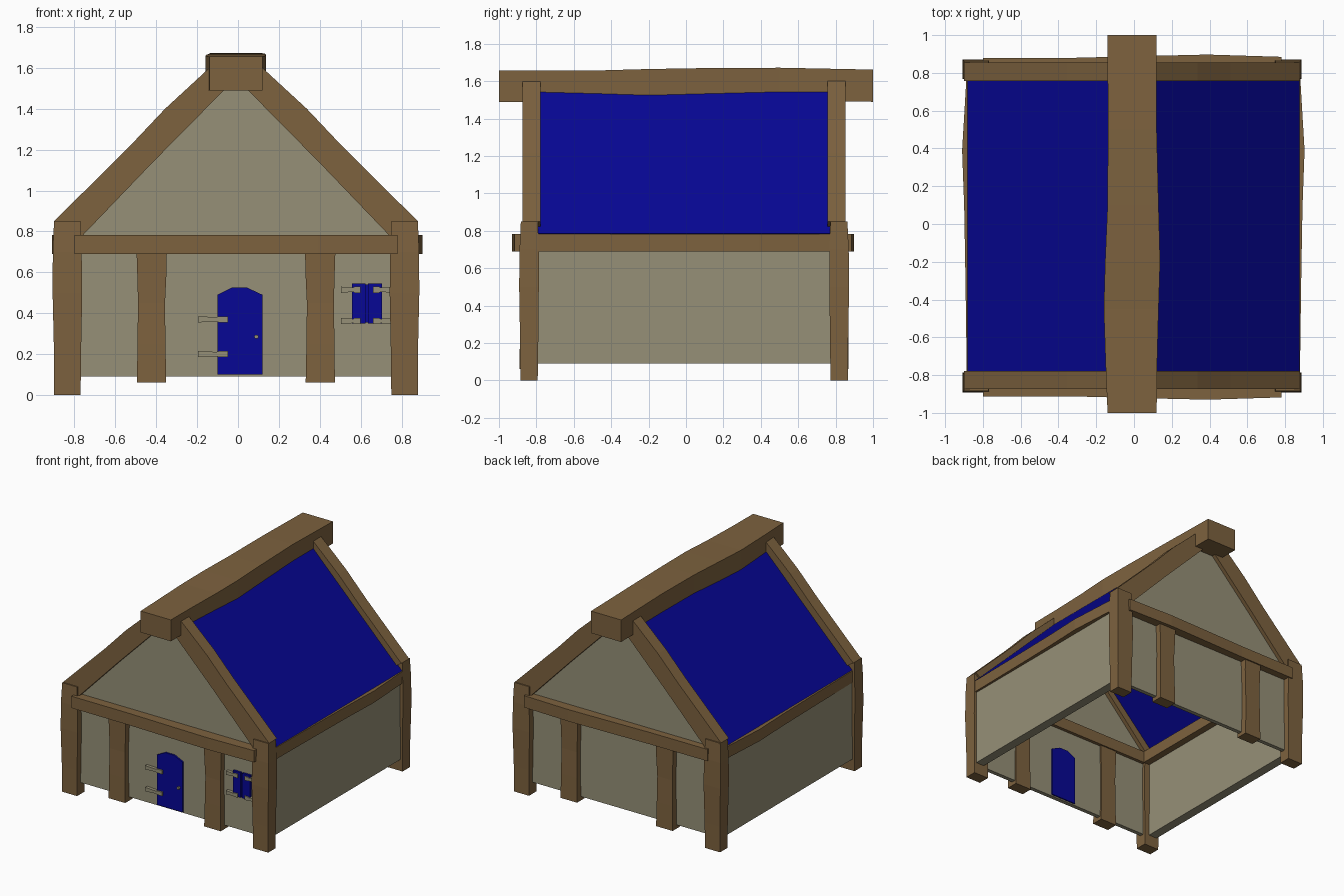
import bpy, bmesh, math

if "Cube" in bpy.data.objects:
    bpy.data.objects.remove(bpy.data.objects["Cube"])

CX, CY = -0.01, -0.01   # the house frame sits slightly off the ridge beam's centre


def material(name, rgb):
    m = bpy.data.materials.new(name)
    m.diffuse_color = (*rgb, 1)
    m.use_nodes = True
    m.node_tree.nodes["Principled BSDF"].inputs["Base Color"].default_value = m.diffuse_color
    return m


WOOD = material("brown timber", (0.205, 0.122, 0.049))
PLASTER = material("beige plaster", (0.305, 0.28, 0.185))
BLUE = material("deep blue", (0.002, 0.002, 0.30))


def loft(name, rings, mat):
    """Skin a series of equal rings and cap both ends."""
    bm = bmesh.new()
    loops = [[bm.verts.new(p) for p in r] for r in rings]
    n = len(loops[0])
    for a, b in zip(loops, loops[1:]):
        for i in range(n):
            j = (i + 1) % n
            bm.faces.new((a[i], a[j], b[j], b[i]))
    bm.faces.new(loops[0])
    bm.faces.new(loops[-1])
    bmesh.ops.recalc_face_normals(bm, faces=bm.faces)
    me = bpy.data.meshes.new(name)
    bm.to_mesh(me)
    bm.free()
    me.materials.append(mat)
    ob = bpy.data.objects.new(name, me)
    bpy.context.collection.objects.link(ob)
    return ob


def rect(a0, a1, b0, b1):
    return [(a0, b0), (a1, b0), (a1, b1), (a0, b1)]


def plate(name, profile, y0, y1, mat):
    """Extrude an x-z outline along y."""
    return loft(name, [[(x, y, z) for x, z in profile] for y in (y0, y1)], mat)


def box(name, x0, x1, y0, y1, z0, z1, mat):
    return plate(name, rect(x0, x1, z0, z1), y0, y1, mat)


# Ridge beam, slightly crooked: y, x0, x1, z0, z1
ridge = [(-1, -.14, .12, 1.49, 1.657), (-.75, -.15, .122, 1.49, 1.657),
         (-.45, -.16, .13, 1.495, 1.658), (-.2, -.153, .138, 1.495, 1.665),
         (.1, -.14, .13, 1.495, 1.67), (.5, -.138, .12, 1.495, 1.672),
         (1, -.14, .12, 1.49, 1.662)]
loft("ridge_beam", [[(x, y, z) for x, z in rect(x0, x1, z0, z1)]
                    for y, x0, x1, z0, z1 in ridge], WOOD)

# Wobbly timber stations, in the house frame
corner = [(0, .76, .89, .783, .875), (.2, .758, .89, .78, .877),
          (.5, .752, .897, .777, .882), (.7, .755, .896, .777, .88),
          (.85, .76, .89, .782, .873)]
middle = [(.06, .341, .484, .787, .88), (.25, .345, .482, .79, .878),
          (.45, .347, .479, .79, .874), (.6, .34, .483, .787, .877),
          (.72, .338, .487, .785, .88)]
rafter = [(.89, .85, .765, .765), (.52, 1.217, .41, 1.135),
          (.347, 1.4, .245, 1.302), (.13, 1.6, .02, 1.53)]
cross = [(-.79, .902), (-.3, .903), (.05, .912), (.4, .92), (.79, .908)]
side = [(-.82, .888), (-.3, .895), (.1, .902), (.4, .913), (.82, .888)]


def place(x, y, z, sx, sy):
    return (CX + sx * x, CY + sy * y, z)


for sy, end in ((-1, "front"), (1, "back")):
    for sx, hand in ((-1, "left"), (1, "right")):
        for label, data in (("corner_post", corner), ("middle_post", middle)):
            loft(f"{end}_{hand}_{label}",
                 [[place(x, y, z, sx, sy) for x, y in rect(x0, x1, y0, y1)]
                  for z, x0, x1, y0, y1 in data], WOOD)
        loft(f"{end}_{hand}_rafter",
             [[place(xo, .767, zo, sx, sy), place(xo, .864, zo, sx, sy),
               place(xi, .864, zi, sx, sy), place(xi, .767, zi, sx, sy)]
              for xo, zo, xi, zi in rafter], WOOD)
    # Horizontal beam across the gable end
    loft(f"{end}_cross_beam",
         [[place(x, y, z, 1, sy) for y, z in rect(.775, yo - (.013 if sy > 0 else 0), .69, .782)]
          for x, yo in cross], WOOD)
    # Gable wall
    gable = [(-.86, .09), (.86, .09), (.86, .765), (.09, 1.53), (-.09, 1.53), (-.86, .765)]
    plate(f"{end}_wall", [(CX + x, z) for x, z in gable],
          CY + sy * .832, CY + sy * .80, PLASTER)

for sx, hand in ((-1, "left"), (1, "right")):
    # Long wall, beam under the eave and roof sheet
    box(f"{hand}_wall", CX + sx * .80, CX + sx * .873, CY - .81, CY + .81, .09, .765, PLASTER)
    loft(f"{hand}_eave_beam",
         [[place(x, y, z, sx, 1) for x, z in rect(.745, xo - (.013 if sx < 0 else 0), .69, .782)]
          for y, xo in side], WOOD)
    roof = [(.879, .785), (.07, 1.595), (.05, 1.575), (.852, .772)]
    plate(f"{hand}_roof", [(sx * x - .002, z) for x, z in roof], CY - .82, CY + .82, BLUE)

# Door with chamfered top, visible from inside too
plate("door", [(-.10, .10), (.12, .10), (.12, .49), (.045, .525), (-.03, .525), (-.10, .49)],
      -.855, -.80, BLUE)
plate("door_handle", [(.09 + .011 * math.cos(i * math.pi / 3),
                       .285 + .011 * math.sin(i * math.pi / 3)) for i in range(6)],
      -.872, -.85, PLASTER)


def hinge(name, x, z, length, s):
    """Strap hinge: wide wall plate, then a narrower strap."""
    h = .015
    prof = [(0, -h), (.62, -h * .7), (.7, -h), (1, -h), (1, h), (.7, h), (.62, h * .7), (0, h)]
    plate(name, [(x + s * length * u, z + v) for u, v in prof], -.866, -.83, PLASTER)


for i, z in enumerate((.20, .37)):
    hinge(f"door_hinge_{i + 1}", -.195, z, .145, 1)

# Window: backing panel, two shutters and their hinges
box("window_panel", .56, .70, -.85, -.80, .355, .54, BLUE)
box("left_shutter", .557, .624, -.858, -.83, .35, .545, BLUE)
box("right_shutter", .637, .704, -.858, -.83, .35, .545, BLUE)
for i, z in enumerate((.362, .515)):
    hinge(f"left_shutter_hinge_{i + 1}", .503, z, .097, 1)
    hinge(f"right_shutter_hinge_{i + 1}", .758, z, .097, -1)
